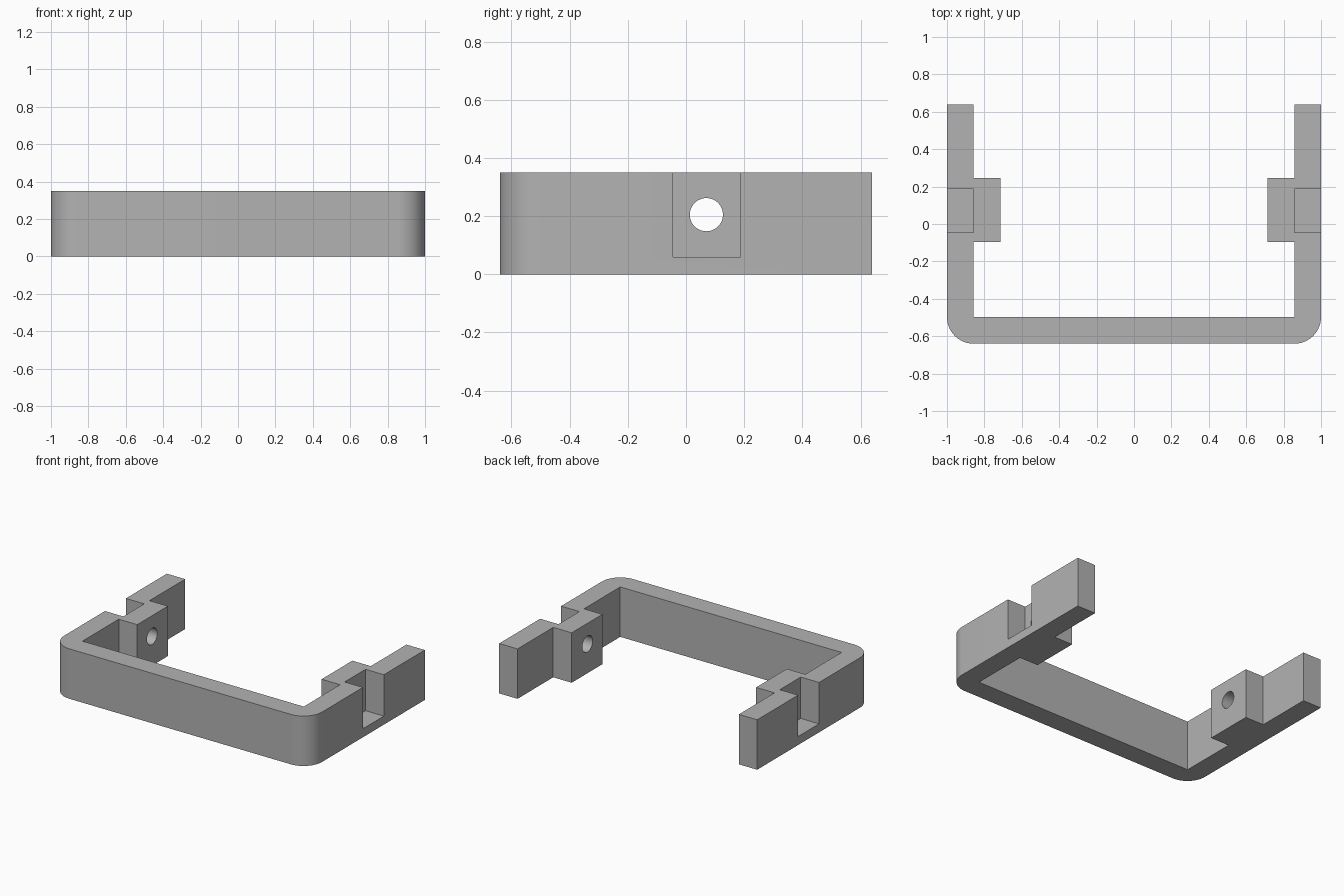
import bpy, bmesh, math
from mathutils import Matrix

if "Cube" in bpy.data.objects:
    bpy.data.objects.remove(bpy.data.objects["Cube"])

H = 0.35            # bracket height
Y = 0.64            # half depth
IN = 0.858          # inner wall face
BLOCK = 0.715       # inner face of the thick blocks
R = 0.143           # outer corner radius
PY, PZ = 0.07, 0.205  # hole centre

grey = bpy.data.materials.new("grey")
grey.diffuse_color = (0.45, 0.45, 0.45, 1)
grey.use_nodes = True
grey.node_tree.nodes["Principled BSDF"].inputs["Base Color"].default_value = grey.diffuse_color


def make_object(name, bm):
    bmesh.ops.recalc_face_normals(bm, faces=bm.faces)
    mesh = bpy.data.meshes.new(name)
    bm.to_mesh(mesh)
    bm.free()
    mesh.materials.append(grey)
    obj = bpy.data.objects.new(name, mesh)
    bpy.context.collection.objects.link(obj)
    return obj


def box(name, lo, hi):
    bm = bmesh.new()
    size = [b - a for a, b in zip(lo, hi)]
    mid = [(a + b) / 2 for a, b in zip(lo, hi)]
    bmesh.ops.create_cube(bm, size=1, matrix=Matrix.Translation(mid) @ Matrix.Diagonal((*size, 1)))
    return make_object(name, bm)


# U-shaped outline with rounded front corners and a thick block on each arm
right = [(1 - R + R * math.sin(a), -Y + R - R * math.cos(a))
         for a in (math.radians(90 * i / 16) for i in range(17))]
right += [(1, Y), (IN, Y), (IN, 0.245), (BLOCK, 0.245),
          (BLOCK, -0.095), (IN, -0.095), (IN, -0.497)]
outline = right + [(-x, y) for x, y in reversed(right)]
bm = bmesh.new()
face = bm.faces.new([bm.verts.new((x, y, 0)) for x, y in outline])
new = bmesh.ops.extrude_face_region(bm, geom=[face])["geom"]
bmesh.ops.translate(bm, vec=(0, 0, H), verts=[v for v in new if isinstance(v, bmesh.types.BMVert)])
bracket = make_object("bracket_frame", bm)

# Pocket cutters on the outer sides
cutters = [box("pocket_cutter", (min(s * IN, s * 1.1), -0.045, 0.06),
               (max(s * IN, s * 1.1), 0.187, H + 0.1)) for s in (-1, 1)]

# Round hole through both blocks
bm = bmesh.new()
bmesh.ops.create_cone(bm, cap_ends=True, segments=48, radius1=0.057, radius2=0.057, depth=2.4,
                      matrix=Matrix.Translation((0, PY, PZ)) @ Matrix.Rotation(math.pi / 2, 4, 'Y'))
cutters.append(make_object("hole_cutter", bm))

# Apply the cuts
bpy.context.view_layer.objects.active = bracket
bracket.select_set(True)
for cutter in cutters:
    mod = bracket.modifiers.new("cut", 'BOOLEAN')
    mod.operation = 'DIFFERENCE'
    mod.solver = 'EXACT'
    mod.object = cutter
    bpy.ops.object.modifier_apply(modifier=mod.name)
    bpy.data.objects.remove(cutter)

bpy.ops.object.select_all(action='DESELECT')
bracket.select_set(True)
bpy.ops.object.shade_smooth_by_angle(angle=math.radians(30))
